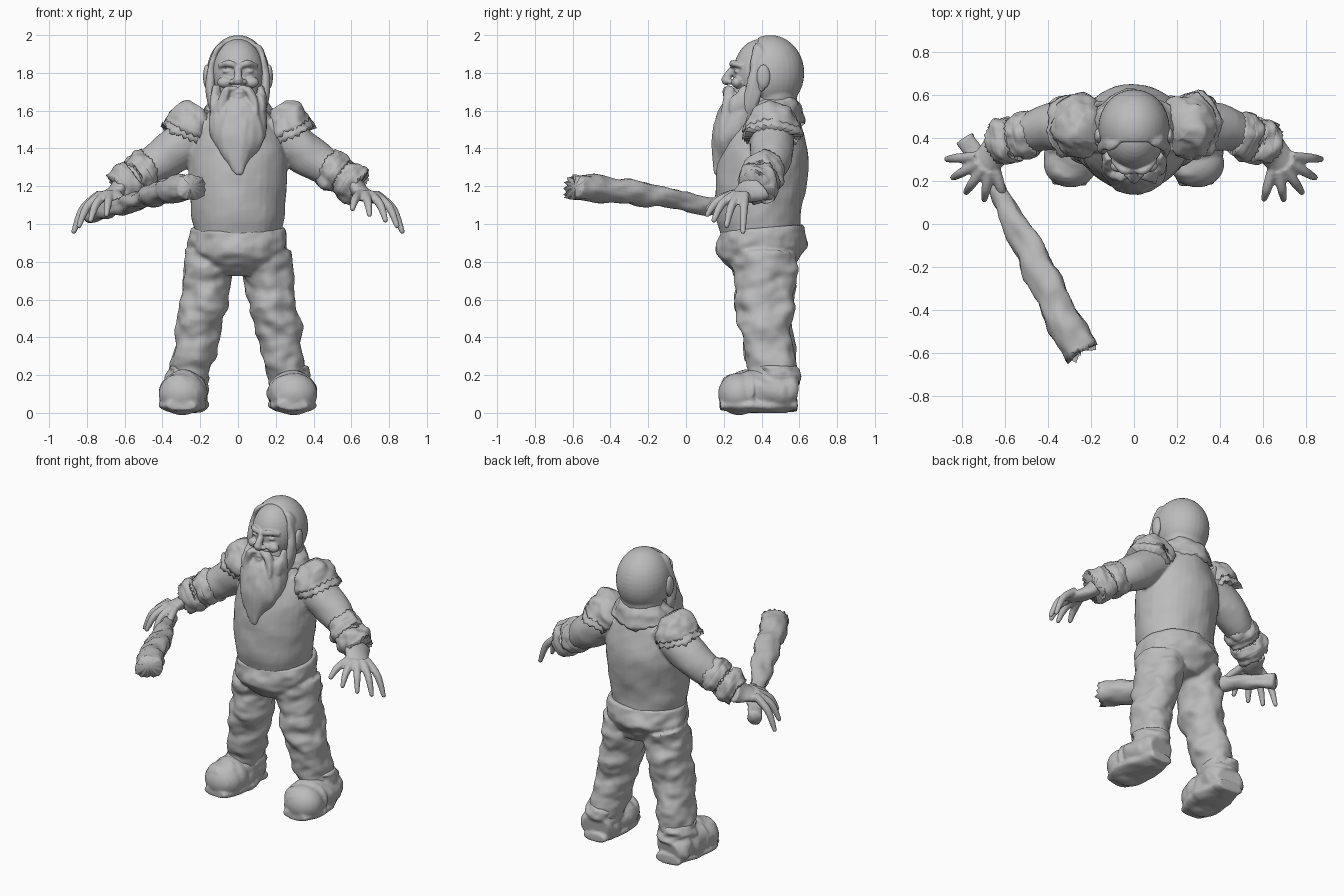
import bpy, bmesh, math
from mathutils import Vector, Matrix, noise

cube = bpy.data.objects.get("Cube")
if cube:
    bpy.data.objects.remove(cube, do_unlink=True)

grey = 0.5
clay = bpy.data.materials.new("clay_grey")
clay.use_nodes = True
clay.diffuse_color = (grey, grey, grey, 1)
clay.node_tree.nodes["Principled BSDF"].inputs["Base Color"].default_value = (grey, grey, grey, 1)

ACROSS, DEEP = Vector((1, 0, 0)), Vector((0, 1, 0))
SIDES = {"left": 1, "right": -1}


def curve(values, t):
    """Smooth interpolation through numbers or vectors."""
    last = len(values) - 1
    i = min(int(t * last), last - 1)
    f = t * last - i
    a, b = values[i], values[i + 1]
    slope_in = (b - values[max(i - 1, 0)]) / 2
    slope_out = (values[min(i + 2, last)] - a) / 2
    return (a + (b - a) * (f * f * (3 - 2 * f)) + slope_in * (f * (1 - f) ** 2)
            - slope_out * (f * f * (1 - f)))


def tube(bm, path, widths, side=1, depth=1, ref=DEEP, folds=0, grain=(8, 8, 8),
         ragged=0, segments=28, rows=16):
    """Elliptical sweep along a path; folds crease it, ragged tears its far end."""
    path = [Vector((side * x, y, z)) for x, y, z in path]
    rings, centres = [], [curve(path, i / rows) for i in range(rows + 1)]
    for i, centre in enumerate(centres):
        along = (centres[min(i + 1, rows)] - centres[max(i - 1, 0)]).normalized()
        u = ref.cross(along).normalized()
        v = along.cross(u) * depth
        ring = []
        for k in range(segments):
            angle = math.tau * k / segments
            out = u * math.cos(angle) + v * math.sin(angle)
            point = centre + out * curve(widths, i / rows)
            spot = Vector(p * g for p, g in zip(point, grain))
            point += out * folds * (noise.noise(spot) + noise.noise(spot * 2) / 2)
            if i == rows:
                point += along * ragged * (k % 2 + 2 * noise.noise(point * 14))
            point.z = max(point.z, 0)
            ring.append(bm.verts.new(point))
        rings.append(ring)
    for low, high in zip(rings, rings[1:]):
        for k in range(segments):
            j = (k + 1) % segments
            bm.faces.new((low[k], low[j], high[j], high[k]))
    for ring, centre in ((rings[0], centres[0]), (rings[-1], centres[-1])):
        tip = bm.verts.new(centre)
        for k in range(segments):
            bm.faces.new((ring[k - 1], ring[k], tip))


def ball(bm, place, size, side=1):
    x, y, z = place
    shape = Matrix.Translation((side * x, y, z)) @ Matrix.Diagonal((*size, 1))
    bmesh.ops.create_uvsphere(bm, u_segments=32, v_segments=20, radius=1, matrix=shape)


def finish(name, bm, voxel=None, soften=3):
    """Turn the mesh into an object, optionally melting its pieces together."""
    bmesh.ops.recalc_face_normals(bm, faces=bm.faces)
    mesh = bpy.data.meshes.new(name)
    bm.to_mesh(mesh)
    bm.free()
    mesh.materials.append(clay)
    mesh.shade_smooth()
    obj = bpy.data.objects.new(name, mesh)
    bpy.context.collection.objects.link(obj)
    if voxel:
        blend = obj.modifiers.new("blend", 'REMESH')
        blend.mode, blend.voxel_size, blend.use_smooth_shade = 'VOXEL', voxel, True
        smooth = obj.modifiers.new("soften", 'SMOOTH')
        smooth.factor, smooth.iterations = 0.5, soften


# Joints shared by the limbs, given for the left side
shoulder = Vector((.15, .45, 1.52))
elbow = Vector((.39, .45, 1.35))
wrist = Vector((.62, .38, 1.2))
palm = Vector((.66, .32, 1.16))
knuckles = Vector((.74, .26, 1.13))
hip, knee, ankle = Vector((.14, .42, .84)), Vector((.2, .42, .5)), Vector((.27, .47, .15))

# Torso, arms and hands blended into one body
body = bmesh.new()
tube(body, [(0, .4, .9), (0, .385, 1.1), (0, .42, 1.4), (0, .46, 1.7)], [.22, .25, .25, .1],
     depth=.92, folds=.008, segments=40, rows=30)
for side in SIDES.values():
    tube(body, [shoulder, elbow, wrist], [.12, .11, .06], side, folds=.006)
    tube(body, [wrist, palm, knuckles], [.05, .04, .025], side, depth=1.9)
    for finger in range(5):
        angle = -math.radians(5 + 25 * finger)
        reach = Vector((math.cos(angle), math.sin(angle), 0))
        drop = Vector((0, 0, .03 * finger - .2))
        root, tip = palm + reach * .07, palm + reach * .21 + drop
        bend = palm + reach * .16 + drop * .4
        tube(body, [root, bend, tip], [.024, .023, .015], side, segments=14)
        ball(body, tip, [.015] * 3, side)
finish("body", body, voxel=.008, soften=5)

# Creased trousers, hugging the belly at the waist
trousers = bmesh.new()
cloth = dict(folds=.022, grain=(8, 8, 12), segments=48, rows=40)
tube(trousers, [(0, .42, .74), (0, .405, .86), (0, .395, .98)], [.15, .255, .245], depth=.93, **cloth)
for side in SIDES.values():
    tube(trousers, [hip, knee, ankle], [.14, .12, .1], side, depth=1.2, **cloth)
finish("trousers", trousers, voxel=.01, soften=4)

# Heavy boots with broad soles, a toe seam and gathered ankles
for name, side in SIDES.items():
    boot = bmesh.new()
    tube(boot, [(.27, .58, .1), (.28, .5, .11), (.29, .3, .11), (.3, .2, .1)], [.08, .11, .108, .075],
         side, depth=1.12, ref=ACROSS, folds=.02, grain=(9, 16, 9))
    ball(boot, (.295, .28, .1), (.125, .11, .112), side)
    tube(boot, [(.275, .59, .04), (.28, .45, .04), (.295, .28, .04), (.3, .18, .04)],
         [.03, .04, .04, .028], side, depth=2.9, ref=ACROSS, folds=.01)
    tube(boot, [(.29, .35, .11), (.29, .33, .11), (.3, .3, .11)], [.1, .116, .1], side,
         depth=1.12, ref=ACROSS)
    tube(boot, [ankle + Vector((0, 0, .1)), ankle + Vector((0, 0, .05)), ankle], [.1, .115, .11],
         side, depth=1.12, folds=.025, grain=(9, 9, 20))
    finish(name + "_boot", boot, voxel=.009, soften=3)

# Ragged fur on the shoulders, wrists and collar
pelt = dict(folds=.022, grain=(14, 14, 10), segments=44)
for name, side in SIDES.items():
    mantle = bmesh.new()
    for layer in range(2):
        shift = Vector((.02, 0, -.03)) * layer
        path = [Vector((.2, .455, 1.62)), Vector((.23, .455, 1.57)), Vector((.26, .455, 1.5))]
        tube(mantle, [p + shift for p in path], [.06, .115, .14], side, depth=1.1,
             ragged=.016, **pelt)
    finish(name + "_shoulder_fur", mantle)
    cuff = bmesh.new()
    for band in range(2):
        middle = elbow.lerp(wrist, .5 + band * .4)
        reach = (wrist - elbow) * .16
        for direction in (-1, 1):
            tube(cuff, [middle - reach * direction, middle, middle + reach * direction],
                 [.08, .11, .1], side, ragged=.01, **pelt)
    finish(name + "_wrist_fur", cuff)
collar = bmesh.new()
tube(collar, [(0, .47, 1.67), (0, .47, 1.63), (0, .46, 1.58)], [.12, .165, .2], depth=.82,
     ragged=.012, **pelt)
finish("collar_fur", collar)

# Head with nose, cheeks, brow, narrow eyes and ears
head = bmesh.new()
ball(head, (0, .4, 1.8), (.14, .15, .18))
ball(head, (0, .39, 1.66), (.12, .15, .14))
tube(head, [(0, .265, 1.84), (0, .225, 1.79), (0, .21, 1.755)], [.016, .021, .026])
ball(head, (0, .215, 1.757), (.026, .026, .022))
for side in SIDES.values():
    ball(head, (.027, .235, 1.753), (.02, .022, .016), side)
    ball(head, (.07, .27, 1.75), (.04, .03, .03), side)
    ball(head, (.056, .27, 1.808), (.026, .015, .012), side)
    tube(head, [(.01, .25, 1.835), (.05, .25, 1.85), (.1, .3, 1.835)], [.014, .018, .012], side)
    ball(head, (.165, .41, 1.78), (.02, .036, .065), side)
    ball(head, (.155, .4, 1.73), (.014, .02, .03), side)
finish("head", head, voxel=.006, soften=2)

# Hair shell cut open at the face, with locks framing it
hair = bmesh.new()
ball(hair, (0, .446, 1.8), (.166, .18, .2))
ball(hair, (0, .47, 1.69), (.135, .12, .14))
bmesh.ops.bisect_plane(hair, geom=hair.verts[:] + hair.edges[:] + hair.faces[:],
                       plane_co=(0, .38, 1.8), plane_no=-DEEP, clear_outer=True)
bmesh.ops.holes_fill(hair, edges=[edge for edge in hair.edges if edge.is_boundary])
for side in SIDES.values():
    tube(hair, [(.06, .4, 1.965), (.115, .375, 1.92), (.145, .365, 1.8), (.14, .35, 1.65), (.12, .33, 1.55)],
         [.008, .018, .018, .022, .01], side, depth=1.8, folds=.01, grain=(20, 20, 6), rows=24)
finish("hair", hair, voxel=.008, soften=2)

# Long pointed beard, moustache and lips
beard = bmesh.new()
strands = dict(folds=.012, grain=(24, 24, 4), rows=28)
tube(beard, [(0, .33, 1.67), (0, .29, 1.58), (0, .225, 1.43), (0, .16, 1.26)], [.11, .15, .13, .012],
     depth=.75, segments=64, **strands)
for side in SIDES.values():
    tube(beard, [(.12, .32, 1.73), (.115, .28, 1.62), (.08, .22, 1.5)], [.015, .035, .02], side,
         depth=1.5, **strands)
    tube(beard, [(.004, .225, 1.722), (.06, .228, 1.7), (.09, .225, 1.61), (.07, .19, 1.53)],
         [.012, .022, .024, .01], side, depth=1.2, **strands)
for lip in (0, .025):
    tube(beard, [(-.045, .24, 1.69), (0, .22, 1.672 + lip), (.045, .24, 1.69)], [.005, .01, .005],
         depth=1.4, segments=12)
finish("beard", beard, voxel=.007, soften=2)

# Rough wooden club held in the right hand
club = bmesh.new()
tube(club, [(-.78, .4, 1.05), (-.6, .1, 1.1), (-.4, -.3, 1.17), (-.25, -.59, 1.2)],
     [.037, .045, .068, .072], depth=1.15, folds=.02, grain=(9, 7, 16), ragged=.02, rows=40)
ball(club, (-.46, -.14, 1.16), (.03, .06, .03))
finish("club", club)
